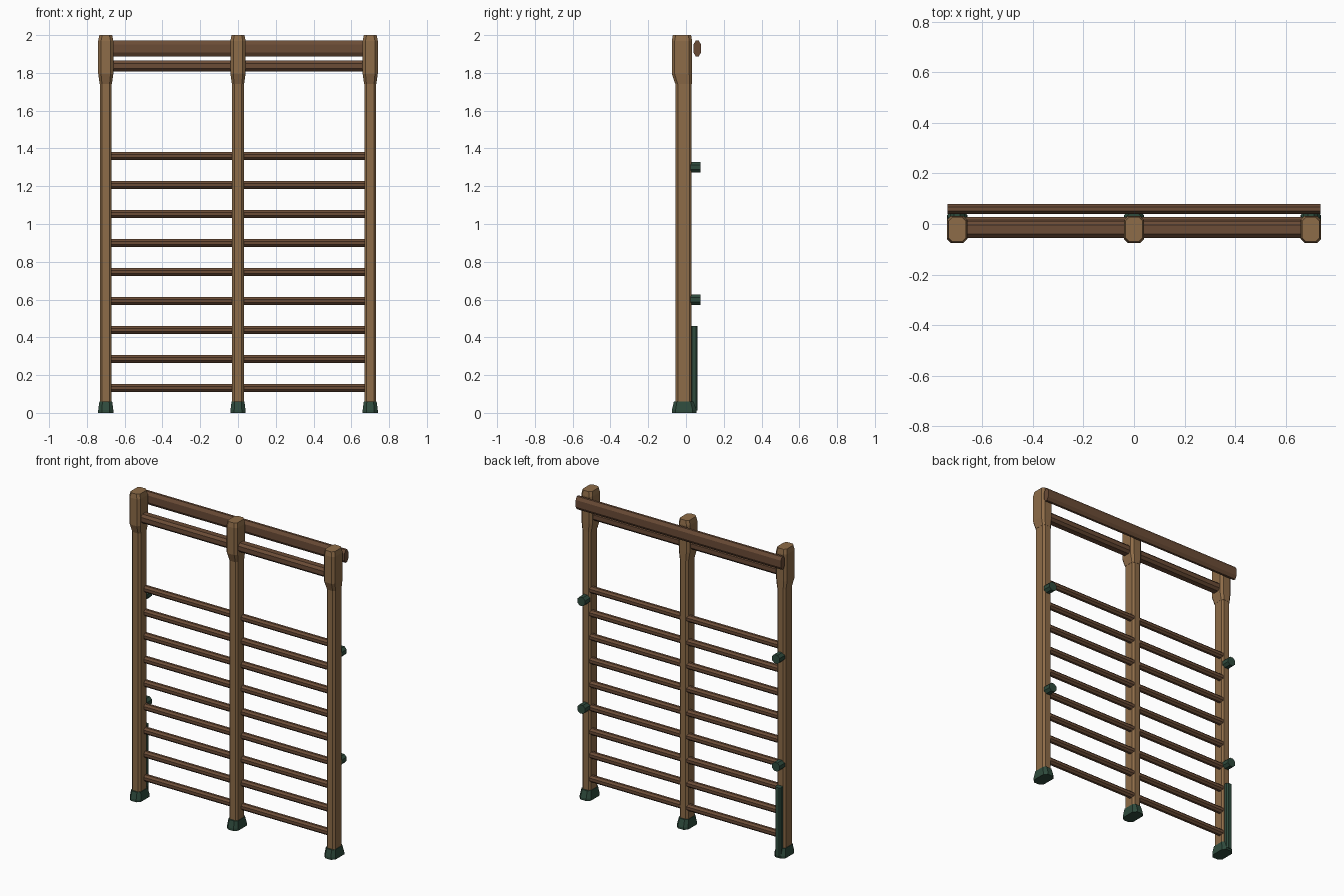
import bpy, bmesh
from mathutils import Vector

cube = bpy.data.objects.get("Cube")
if cube:
    bpy.data.objects.remove(cube, do_unlink=True)


def material(name, rgb):
    m = bpy.data.materials.new(name)
    m.use_nodes = True
    m.diffuse_color = (*rgb, 1)
    m.node_tree.nodes["Principled BSDF"].inputs["Base Color"].default_value = (*rgb, 1)
    return m


LIGHT = material("light wood", (0.27, 0.15, 0.065))
DARK = material("dark wood", (0.147, 0.072, 0.037))
GREEN = material("dark green rubber", (0.028, 0.07, 0.046))


def octagon(u0, u1, v0, v1, cu, cv):
    """Rectangle with cut corners, counter-clockwise."""
    return [(u0 + cu, v0), (u1 - cu, v0), (u1, v0 + cv), (u1, v1 - cv),
            (u1 - cu, v1), (u0 + cu, v1), (u0, v1 - cv), (u0, v0 + cv)]


def loft(name, rings, mat):
    """Join rings of points with flat faces and cap both ends."""
    bm = bmesh.new()
    loops = [[bm.verts.new(Vector(p)) for p in ring] for ring in rings]
    for a, b in zip(loops, loops[1:]):
        for i in range(len(a)):
            j = (i + 1) % len(a)
            bm.faces.new((a[i], a[j], b[j], b[i]))
    bm.faces.new(loops[0][::-1])
    bm.faces.new(loops[-1])
    bmesh.ops.recalc_face_normals(bm, faces=bm.faces)
    mesh = bpy.data.meshes.new(name)
    bm.to_mesh(mesh)
    bm.free()
    mesh.materials.append(mat)
    obj = bpy.data.objects.new(name, mesh)
    bpy.context.collection.objects.link(obj)
    return obj


def upright(name, x, sections, mat):
    """Each section: height, half width, front y, back y, corner cut."""
    loft(name, [[(u, v, z) for u, v in octagon(x - w, x + w, y0, y1, c, c)]
                for z, w, y0, y1, c in sections], mat)


def beam(name, x0, x1, outline, mat):
    """Straight bar along x with a y-z outline."""
    loft(name, [[(x, y, z) for y, z in outline] for x in (x0, x1)], mat)


# Posts with thickened heads, and rubber feet
POST = [(0.02, 0.031, -0.055, 0.03, 0.012), (1.77, 0.031, -0.055, 0.03, 0.012)]
HEAD = [(1.74, 0.032, -0.056, 0.031, 0.012), (1.795, 0.04, -0.075, 0.032, 0.015),
        (1.97, 0.04, -0.075, 0.032, 0.015), (2.0, 0.034, -0.07, 0.027, 0.015)]
FOOT = [(0, 0.04, -0.075, 0.055, 0.02), (0.015, 0.04, -0.075, 0.055, 0.02),
        (0.06, 0.034, -0.064, 0.04, 0.016)]
for side, x in (("right", -0.7), ("middle", 0), ("left", 0.7)):
    upright(side + "_post", x, POST, LIGHT)
    upright(side + "_post_head", x, HEAD, LIGHT)
    upright(side + "_foot", x, FOOT, GREEN)

# Rungs and the upper crossbar, in two bays
for side, x0, x1 in (("right", -0.69, -0.01), ("left", 0.01, 0.69)):
    for i in range(9):
        z = 0.132 + i * 0.1535
        beam(f"{side}_rung_{i + 1}", x0, x1,
             octagon(-0.012, 0.028, z - 0.021, z + 0.021, 0.012, 0.012), DARK)
    beam(side + "_crossbar", x0, x1,
         octagon(-0.055, 0.012, 1.807, 1.865, 0.015, 0.015), DARK)

# Handrail along the back
beam("back_handrail", -0.738, 0.738,
     octagon(0.04, 0.079, 1.887, 1.971, 0.012, 0.02), DARK)

# Wall buffers on the outer posts
for side, x in (("right", -0.7), ("left", 0.7)):
    for level, z in (("lower", 0.6), ("upper", 1.3)):
        r = 0.028
        outline = octagon(x - r, x + r, z - r, z + r, 0.016, 0.016)
        loft(f"{side}_{level}_buffer",
             [[(u, y, v) for u, v in outline] for y in (0.025, 0.077)], GREEN)

# Guard strip low on the back of the right post
upright("back_guard_strip", -0.7,
        [(0.012, 0.02, 0.025, 0.062, 0.008), (0.46, 0.02, 0.025, 0.062, 0.008)], GREEN)
